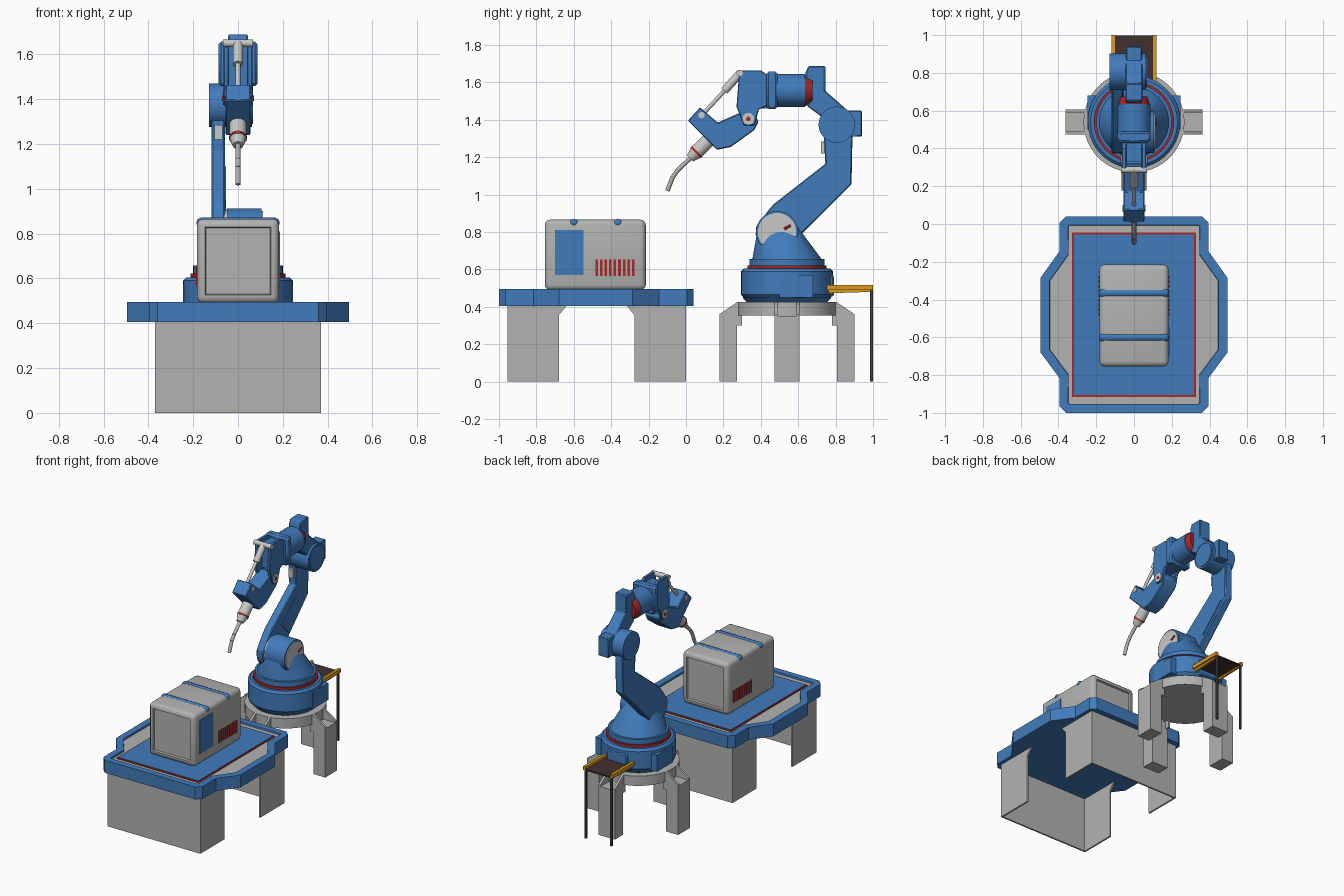
import bpy, bmesh, math
from mathutils import Vector, Matrix

if "Cube" in bpy.data.objects:
    bpy.data.objects.remove(bpy.data.objects["Cube"])


def material(name, r, g, b):
    m = bpy.data.materials.new(name)
    m.diffuse_color = (r, g, b, 1)
    m.use_nodes = True
    m.node_tree.nodes["Principled BSDF"].inputs["Base Color"].default_value = m.diffuse_color
    return m


BLUE = material("blue paint", 0.053, 0.2, 0.5)
GRAY = material("gray metal", 0.45, 0.45, 0.44)
LIGHT = material("light metal", 0.58, 0.58, 0.57)
RED = material("red trim", 0.4, 0.02, 0.02)
YELLOW = material("yellow rail", 0.72, 0.33, 0.01)
BROWN = material("brown belt", 0.055, 0.03, 0.03)
DARK = material("dark steel", 0.05, 0.05, 0.05)


def finish(name, bm, *mats, bevel=0, seg=1):
    bmesh.ops.recalc_face_normals(bm, faces=bm.faces)
    me = bpy.data.meshes.new(name)
    bm.to_mesh(me)
    bm.free()
    for m in mats:
        me.materials.append(m)
    ob = bpy.data.objects.new(name, me)
    bpy.context.collection.objects.link(ob)
    if bevel:
        mod = ob.modifiers.new("bevel", 'BEVEL')
        mod.width, mod.segments, mod.limit_method = bevel, seg, 'ANGLE'
        mod.angle_limit = math.radians(40)
    bpy.context.view_layer.objects.active = ob
    ob.select_set(True)
    bpy.ops.object.shade_smooth_by_angle(angle=math.radians(30))
    ob.select_set(False)
    return ob


def prism_mesh(pts, axis, a, b):
    """Extrude a 2D outline along x (points are y, z) or z (points are x, y)."""
    bm = bmesh.new()
    place = (lambda p, t: (t, p[0], p[1])) if axis == 'x' else (lambda p, t: (p[0], p[1], t))
    f = bm.faces.new([bm.verts.new(place(p, a)) for p in pts])
    new = bmesh.ops.extrude_face_region(bm, geom=[f])['geom']
    d = Vector((b - a, 0, 0)) if axis == 'x' else Vector((0, 0, b - a))
    bmesh.ops.translate(bm, vec=d, verts=[v for v in new if isinstance(v, bmesh.types.BMVert)])
    bmesh.ops.recalc_face_normals(bm, faces=bm.faces)
    return bm


def prism(name, pts, axis, a, b, mat, bevel=0, seg=1):
    return finish(name, prism_mesh(pts, axis, a, b), mat, bevel=bevel, seg=seg)


def box(name, x0, x1, y0, y1, z0, z1, mat, bevel=0, seg=1):
    return prism(name, [(x0, y0), (x1, y0), (x1, y1), (x0, y1)], 'z', z0, z1, mat, bevel, seg)


def rod(name, p, q, r, mat, r2=None, bevel=0, n=32):
    p, q = Vector(p), Vector(q)
    bm = bmesh.new()
    rot = (q - p).to_track_quat('Z', 'Y').to_matrix().to_4x4()
    bmesh.ops.create_cone(bm, cap_ends=True, segments=n, radius1=r, radius2=r if r2 is None else r2,
                          depth=(q - p).length, matrix=Matrix.Translation((p + q) / 2) @ rot)
    return finish(name, bm, mat, bevel=bevel)


def drum(name, y, z, x0, x1, r, mat, bevel=0):
    return rod(name, (x0, y, z), (x1, y, z), r, mat, bevel=bevel, n=40)


# --- Work table: rimmed top with a sunken gray deck ---
half = [(0.36, -1), (0.395, -0.965), (0.395, -0.815), (0.495, -0.68), (0.495, -0.285),
        (0.395, -0.145), (0.395, 0.005), (0.36, 0.04)]
bm = prism_mesh(half + [(-x, y) for x, y in reversed(half)], 'z', 0.405, 0.495)
bm.faces.ensure_lookup_table()
top = [f for f in bm.faces if f.normal.z > 0.9]
bmesh.ops.inset_region(bm, faces=top, thickness=0.05)
bmesh.ops.inset_region(bm, faces=top, thickness=0.002, depth=-0.012)
for f in top:
    f.material_index = 1
finish("table_top", bm, BLUE, GRAY)
box("table_mat_border", -0.327, 0.327, -0.915, -0.045, 0.48, 0.488, RED)
box("table_mat", -0.318, 0.318, -0.905, -0.055, 0.482, 0.491, BLUE)

# Channel shaped legs, open toward the middle of the table
for tag, y_out, s in (("front", -0.955, 1), ("back", 0.0, -1)):
    box(f"table_leg_{tag}_plate", -0.37, 0.37, *sorted((y_out, y_out + s * 0.012)), 0, 0.41, GRAY)
    side = [(y_out, 0), (y_out + s * 0.275, 0), (y_out + s * 0.275, 0.355),
            (y_out + s * 0.32, 0.41), (y_out, 0.41)]
    for x in (-0.37, 0.358):
        prism(f"table_leg_{tag}_side", side, 'x', x, x + 0.012, GRAY)

# --- Machine case on the table ---
bm = prism_mesh([(-0.183, -0.755), (0.183, -0.755), (0.183, -0.215), (-0.183, -0.215)], 'z', 0.49, 0.866)
bmesh.ops.bevel(bm, geom=bm.edges[:], offset=0.028, segments=3, profile=0.5, affect='EDGES')
bm.normal_update()
for s in (-1, 1):
    end = [f for f in bm.faces if f.normal.y * s > 0.99]
    bmesh.ops.inset_region(bm, faces=end, thickness=0.012)
    bmesh.ops.inset_region(bm, faces=end, thickness=0.006, depth=-0.012)
finish("case", bm, GRAY)
for y in (-0.60, -0.365):
    box("case_strap", -0.186, 0.186, y - 0.024, y + 0.024, 0.825, 0.871, BLUE, 0.02, 2)
box("case_window", 0.18, 0.187, -0.70, -0.547, 0.57, 0.81, BLUE)
for s in (-1, 1):
    for i in range(9):
        y = -0.485 + i * 0.0245
        box("case_vent", *sorted((s * 0.18, s * 0.187)), y, y + 0.014, 0.565, 0.653, RED)

# --- Robot stand ---
CY = 0.54
rod("stand_disc", (0, CY, 0.355), (0, CY, 0.425), 0.267, GRAY, n=64)
for k in range(4):
    turn = Matrix.Translation((0, CY, 0)) @ Matrix.Rotation(k * math.pi / 2, 4, 'Z')
    slope = [(-0.24, 0.3), (-0.362, 0.3), (-0.362, 0.36), (-0.267, 0.425), (-0.24, 0.425)]
    parts = [box("stand_leg", -0.066, 0.066, -0.362, -0.267, 0, 0.35, GRAY),
             prism("stand_leg_cheek", slope, 'x', -0.066, -0.05, GRAY),
             prism("stand_leg_cheek", slope, 'x', 0.05, 0.066, GRAY)]
    for ob in parts:
        ob.data.transform(turn)

# --- Robot base and turret ---
rod("base_foot", (0, CY, 0.425), (0, CY, 0.45), 0.215, BLUE, 0.24, n=64)
rod("base_drum", (0, CY, 0.45), (0, CY, 0.605), 0.245, BLUE, bevel=0.015, n=64)
rod("base_ring", (0, CY, 0.6), (0, CY, 0.622), 0.212, RED, n=64)
rod("turntable", (0, CY, 0.622), (0, CY, 0.657), 0.2, BLUE, n=64)
box("base_connector", -0.08, 0.08, 0.7, 0.79, 0.455, 0.57, BLUE, 0.008)
for s in (-1, 1):
    box("base_side_block", *sorted((s * 0.17, s * 0.245)), 0.5, 0.68, 0.45, 0.57, BLUE)

SY, SZ = 0.487, 0.80   # shoulder pivot
bm = bmesh.new()
for i in range(40):
    c, s = math.cos(i * math.tau / 40), math.sin(i * math.tau / 40)
    bm.verts.new((0.185 * c, CY + 0.185 * s, 0.655))
    for x in (-0.045, 0.06):
        bm.verts.new((x, SY + 0.105 * c, SZ + 0.105 * s))
res = bmesh.ops.convex_hull(bm, input=bm.verts[:])
bmesh.ops.delete(bm, geom=[v for v in bm.verts if not v.link_faces], context='VERTS')
finish("turret", bm, BLUE)
drum("shoulder_drum", SY, SZ, -0.05, 0.105, 0.112, BLUE)
drum("shoulder_cover", SY, SZ, 0.1, 0.112, 0.102, LIGHT)
drum("shoulder_spacer", SY, SZ, -0.062, -0.04, 0.107, LIGHT)
rod("shoulder_mark", (0.112, 0.525, 0.817), (0.112, 0.56, 0.835), 0.007, RED, n=6)

# --- Lower arm ---
arm = [(SY + 0.115 * math.cos(math.radians(a)), SZ + 0.115 * math.sin(math.radians(a)))
       for a in range(165, 346, 20)]
arm += [(0.885, 1.055), (0.89, 1.31), (0.86, 1.43), (0.76, 1.43), (0.735, 1.35), (0.745, 1.165),
        (0.47, 0.95), (0.447, 0.925)]
prism("lower_arm", arm, 'x', -0.118, -0.058, BLUE, 0.006)
prism("lower_arm_panel", [(0.655, 0.86), (0.845, 1.05), (0.75, 1.1), (0.57, 0.95)],
      'x', -0.06, -0.053, BLUE)
box("arm_label_block", -0.105, -0.07, 0.722, 0.75, 1.22, 1.285, LIGHT)

# --- Elbow and upper body ---
EY, EZ = 0.806, 1.374
drum("elbow_drum", EY, EZ, -0.13, 0.062, 0.097, BLUE)
drum("elbow_cover", EY, EZ, 0.06, 0.068, 0.084, BLUE)
box("elbow_motor", -0.042, 0.042, 0.85, 0.94, 1.31, 1.45, BLUE, 0.005)
prism("upper_body", [(0.665, 1.5), (0.64, 1.53), (0.64, 1.655), (0.655, 1.688), (0.745, 1.688),
                     (0.745, 1.555), (0.87, 1.445), (0.875, 1.33), (0.74, 1.31), (0.72, 1.42),
                     (0.645, 1.475)], 'x', -0.045, 0.045, BLUE, 0.006)

# --- Forearm ---
FZ = 1.557
rod("forearm_ring", (0, 0.625, FZ), (0, 0.675, FZ), 0.087, RED, 0.07)
rod("forearm_tube", (0, 0.48, FZ), (0, 0.635, FZ), 0.088, BLUE)
box("forearm_flange", -0.087, 0.087, 0.43, 0.49, 1.458, 1.658, BLUE, 0.012)
fork = [(0.285, 1.665), (0.40, 1.665), (0.435, 1.64), (0.435, 1.475), (0.39, 1.455), (0.365, 1.37),
        (0.31, 1.37), (0.27, 1.47)]
for s in (-1, 1):
    prism("forearm_fork", fork, 'x', *sorted((s * 0.04, s * 0.064)), BLUE, 0.004)
box("forearm_core", -0.045, 0.045, 0.33, 0.44, 1.46, 1.635, BLUE)

# --- Wrist ---
wrist = [(0.075, 1.467), (0.01, 1.395), (0.165, 1.24), (0.24, 1.255), (0.365, 1.345), (0.388, 1.39),
         (0.365, 1.44), (0.32, 1.452), (0.17, 1.385)]
prism("wrist", wrist, 'x', -0.056, 0.056, BLUE, 0.005)
for s in (-1, 1):
    drum("wrist_pivot", 0.333, 1.405, s * 0.05, s * 0.068, 0.032, LIGHT)
    drum("wrist_pivot_dot", 0.333, 1.405, s * 0.06, s * 0.071, 0.012, RED)
    drum("wrist_pin", 0.083, 1.425, s * 0.05, s * 0.06, 0.017, LIGHT)

# Push rod above the wrist
drum("rod_top_pin", 0.287, 1.65, -0.068, 0.068, 0.017, LIGHT)
rod("rod_sleeve", (0, 0.29, 1.65), (0, 0.205, 1.555), 0.022, LIGHT)
rod("push_rod", (0, 0.21, 1.56), (0, 0.085, 1.425), 0.011, LIGHT)

# --- Torch ---
rod("torch_holder", (0, 0.13, 1.3), (0, 0.05, 1.222), 0.038, LIGHT)
rod("torch_band", (0, 0.06, 1.232), (0, 0.052, 1.224), 0.0395, RED)
rod("torch_collar", (0, 0.05, 1.222), (0, 0.022, 1.194), 0.036, LIGHT, 0.024)
path = [(0, 0.03, 1.202), (0, -0.045, 1.13), (0, -0.07, 1.095), (0, -0.1, 1.02)]
for p, q in zip(path, path[1:]):
    rod("torch_nozzle", p, q, 0.012, GRAY, n=16)

# --- Cable tray behind the robot ---
for s in (-1, 1):
    box("tray_rail", *sorted((s * 0.098, s * 0.118)), 0.745, 1.0, 0.49, 0.517, YELLOW)
    prism("tray_rail_lip", [(0.745, 0.472), (0.985, 0.48), (0.985, 0.492), (0.745, 0.492)], 'x',
          *sorted((s * 0.09, s * 0.105)), YELLOW)
    box("tray_post", *sorted((s * 0.095, s * 0.109)), 0.985, 0.999, 0, 0.5, DARK)
box("tray_belt", -0.1, 0.1, 0.75, 0.998, 0.488, 0.498, BROWN)
